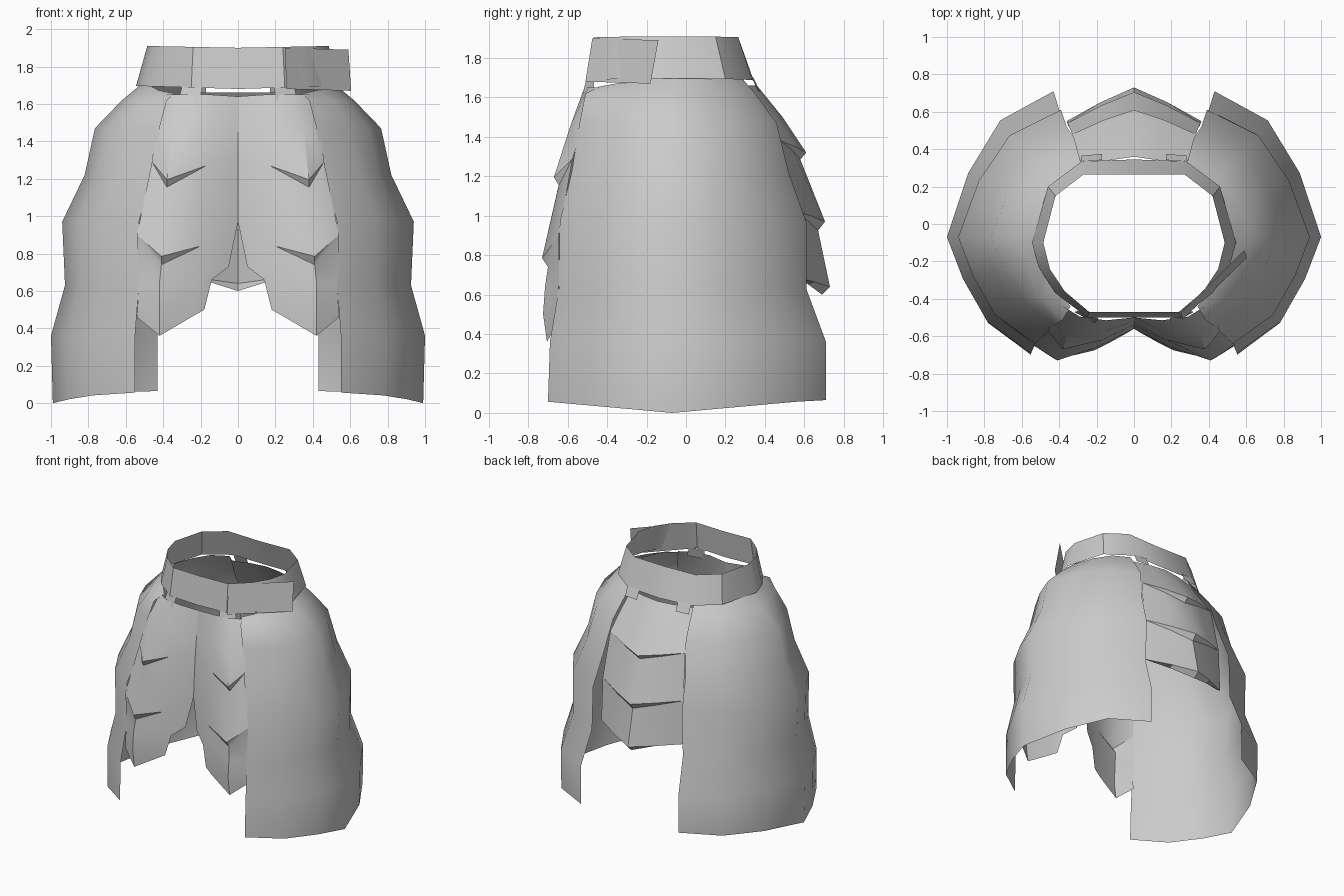
import bpy, bmesh, math

cube = bpy.data.objects.get("Cube")
if cube:
    bpy.data.objects.remove(cube, do_unlink=True)

steel = bpy.data.materials.new("plain grey")
steel.use_nodes = True
GREY = (0.6, 0.6, 0.6, 1)
steel.diffuse_color = GREY
steel.node_tree.nodes["Principled BSDF"].inputs["Base Color"].default_value = GREY


def sheet(name, rows, side=1, mirror=False, angle=35):
    """Thin plate lofted through rows of points, listed from top to bottom."""
    bm = bmesh.new()
    grid = [[bm.verts.new((side * x, y, z)) for x, y, z in row] for row in rows]
    for a, b in zip(grid, grid[1:]):
        for j in range(len(a) - 1):
            quad = [a[j], b[j], b[j + 1], a[j + 1]]
            bm.faces.new(quad if side > 0 else quad[::-1])
    bmesh.ops.remove_doubles(bm, verts=bm.verts, dist=0.0005)
    me = bpy.data.meshes.new(name)
    bm.to_mesh(me)
    bm.free()
    me.materials.append(steel)
    ob = bpy.data.objects.new(name, me)
    bpy.context.collection.objects.link(ob)
    if mirror:
        mod = ob.modifiers.new("Mirror", "MIRROR")
        mod.merge_threshold = 0.001
    bpy.ops.object.select_all(action="DESELECT")
    ob.select_set(True)
    bpy.context.view_layer.objects.active = ob
    if mirror:
        bpy.ops.object.modifier_apply(modifier="Mirror")
    bpy.ops.object.shade_smooth_by_angle(angle=math.radians(angle))
    return ob


# Waist belt: half outline from front centre round to back centre
top = [(0, -.47), (.24, -.47), (.37, -.36), (.45, -.24), (.485, -.1),
       (.42, .15), (.27, .265), (0, .265)]
low = [(0, -.5), (.25, -.5), (.42, -.37), (.51, -.23), (.545, -.1),
       (.46, .2), (.28, .335), (0, .345)]
sheet("belt", [[(x, y, 1.9 + .02 * abs(x)) for x, y in top],
               [(x, y, 1.68 + .03 * abs(x)) for x, y in low]], mirror=True)

# Loose belt end, running straight off the front left
sheet("belt_end", [[(.25, -.475, 1.9), (.59, -.14, 1.89)],
                   [(.26, -.51, 1.68), (.605, -.18, 1.67)]])

# Side panels: z, front edge (x, y), widest x, back edge (x, y)
LEVELS = [
    (1.72, .34, -.44, .50, .27, .28),
    (1.62, .38, -.51, .62, .29, .35),
    (1.47, .42, -.54, .765, .32, .46),
    (1.22, .46, -.58, .82, .36, .52),
    (.97, .53, -.64, .94, .39, .61),
    (.63, .53, -.645, .925, .40, .61),
    (.36, .55, -.69, 1.0, .43, .71),
    (.0, .55, -.70, .99, .43, .71),
]
MID_Y = -.07


def side_row(level):
    z, xf, yf, xm, xb, yb = level
    front = [(0, 1), (.52, .73), (.81, .36)]
    back = [(.8, .44), (.5, .8), (0, 1)]
    pts = [(xf + (xm - xf) * u, MID_Y + (yf - MID_Y) * v) for u, v in front]
    pts.append((xm, MID_Y))
    pts += [(xb + (xm - xb) * u, MID_Y + (yb - MID_Y) * v) for u, v in back]
    row = []
    for x, y in pts:
        t = y - MID_Y
        if z > 1.7:                     # top edge dips toward the front
            h = z - (.14 * -t / .4 * .5 if t < 0 else .05 * t)
        elif z == 0:                    # hem rises toward both ends
            h = .09 * abs(t) if y < .6 else .065
        else:
            h = z
        row.append((x, y, h))
    return row


# Front hip plates: columns run centre, inner, ridge, outer
HIP = [
    [(0, -.50, 1.64), (.15, -.515, 1.65), (.29, -.495, 1.65), (.38, -.44, 1.65)],
    [(0, -.52, 1.46), (.16, -.575, 1.46), (.35, -.585, 1.46), (.44, -.52, 1.46)],
    [(0, -.54, 1.28), (.17, -.62, 1.27), (.38, -.67, 1.195), (.46, -.575, 1.29)],
    [(0, -.54, 1.28), (.17, -.62, 1.27), (.38, -.645, 1.155), (.46, -.575, 1.29)],
    [(0, -.56, .97), (.20, -.66, .84), (.41, -.73, .785), (.54, -.645, .9)],
    [(0, -.56, .97), (.20, -.66, .84), (.41, -.7, .74), (.54, -.645, .9)],
    [(.05, -.59, .73), (.2, -.665, .72), (.42, -.715, .64), (.53, -.645, .65)],
    [(.14, -.64, .66), (.21, -.675, .6), (.42, -.725, .5), (.535, -.65, .55)],
    [(.18, -.66, .5), (.25, -.68, .46), (.42, -.705, .36), (.54, -.65, .46)],
]

for label, s in (("left", 1), ("right", -1)):
    sheet(label + "_side_panel", [side_row(l) for l in LEVELS], side=s, angle=45)
    sheet(label + "_front_plate", HIP, side=s)
    # Small belt tabs
    sheet(label + "_front_tab", [[(.19, -.505, 1.69), (.3, -.465, 1.69)],
                                 [(.21, -.53, 1.60), (.32, -.47, 1.62)]], side=s)
    sheet(label + "_back_tab", [[(.28, .335, 1.7), (.17, .342, 1.7)],
                                [(.28, .365, 1.63), (.17, .375, 1.63)]], side=s)

# Back plate of three overlapping lames: edge (x, y, z) and centre (y, z)
LAMES = [
    ((.27, .30, 1.66), (.36, 1.66)),
    ((.31, .40, 1.5), (.49, 1.5)),
    ((.33, .48, 1.38), (.61, 1.32)),
    ((.33, .48, 1.38), (.58, 1.285)),
    ((.355, .54, 1.03), (.705, .97)),
    ((.355, .54, 1.03), (.67, .925)),
    ((.36, .55, .69), (.73, .64)),
    ((.35, .52, .71), (.69, .6)),
]
sheet("back_plate", [[e, (e[0] / 2, (e[1] + c[0]) / 2 + .01, (e[2] + c[1]) / 2),
                      (0, *c)] for e, c in LAMES], mirror=True)
